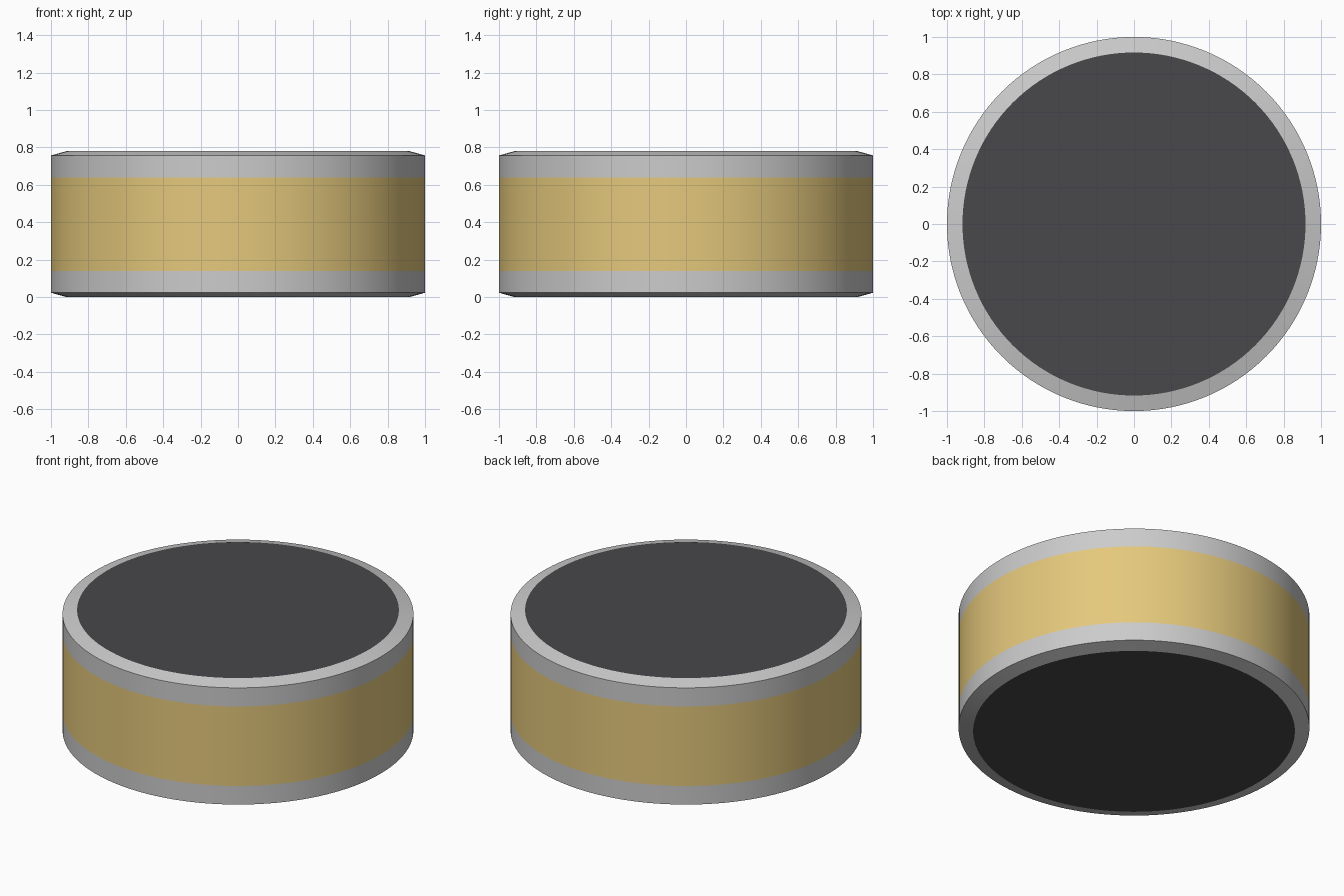
import bpy, bmesh, math

if "Cube" in bpy.data.objects:
    bpy.data.objects.remove(bpy.data.objects["Cube"])

SEGMENTS = 128
R, R_CAP = 1.0, 0.917
H, CHAMFER = 0.78, 0.023
BAND_LOW, BAND_HIGH = 0.14, 0.64


def material(name, rgb):
    mat = bpy.data.materials.new(name)
    mat.diffuse_color = (*rgb, 1)
    mat.use_nodes = True
    mat.node_tree.nodes["Principled BSDF"].inputs["Base Color"].default_value = mat.diffuse_color
    return mat


def lathe(name, profile, mat, cap=None):
    """Spin an (r, z) profile about z; cap 'only' fills a single ring as a disc."""
    bm = bmesh.new()
    rings = [[bm.verts.new((r * math.cos(2 * math.pi * i / SEGMENTS),
                            r * math.sin(2 * math.pi * i / SEGMENTS), z))
              for i in range(SEGMENTS)] for r, z in profile]
    for lo, hi in zip(rings, rings[1:]):
        for i in range(SEGMENTS):
            j = (i + 1) % SEGMENTS
            bm.faces.new((lo[i], lo[j], hi[j], hi[i]))
    if cap:
        bm.faces.new(rings[0] if cap == "up" else rings[0][::-1])
    mesh = bpy.data.meshes.new(name)
    bm.to_mesh(mesh)
    bm.free()
    mesh.materials.append(mat)
    obj = bpy.data.objects.new(name, mesh)
    bpy.context.collection.objects.link(obj)
    bpy.ops.object.select_all(action='DESELECT')
    obj.select_set(True)
    bpy.context.view_layer.objects.active = obj
    bpy.ops.object.shade_smooth_by_angle(angle=math.radians(30))
    return obj


steel = material("steel", (0.56, 0.57, 0.59))
gold = material("gold", (0.78, 0.58, 0.20))
dark = material("dark", (0.065, 0.065, 0.07))

# Chamfered metal rims
lathe("lower_rim", [(R_CAP, 0), (R, CHAMFER), (R, BAND_LOW)], steel)
lathe("upper_rim", [(R, BAND_HIGH), (R, H - CHAMFER), (R_CAP, H)], steel)

# Coloured band around the side
lathe("side_band", [(R, BAND_LOW), (R, BAND_HIGH)], gold)

# Dark end discs
lathe("bottom_disc", [(R_CAP, 0)], dark, cap="down")
lathe("top_disc", [(R_CAP, H)], dark, cap="up")
